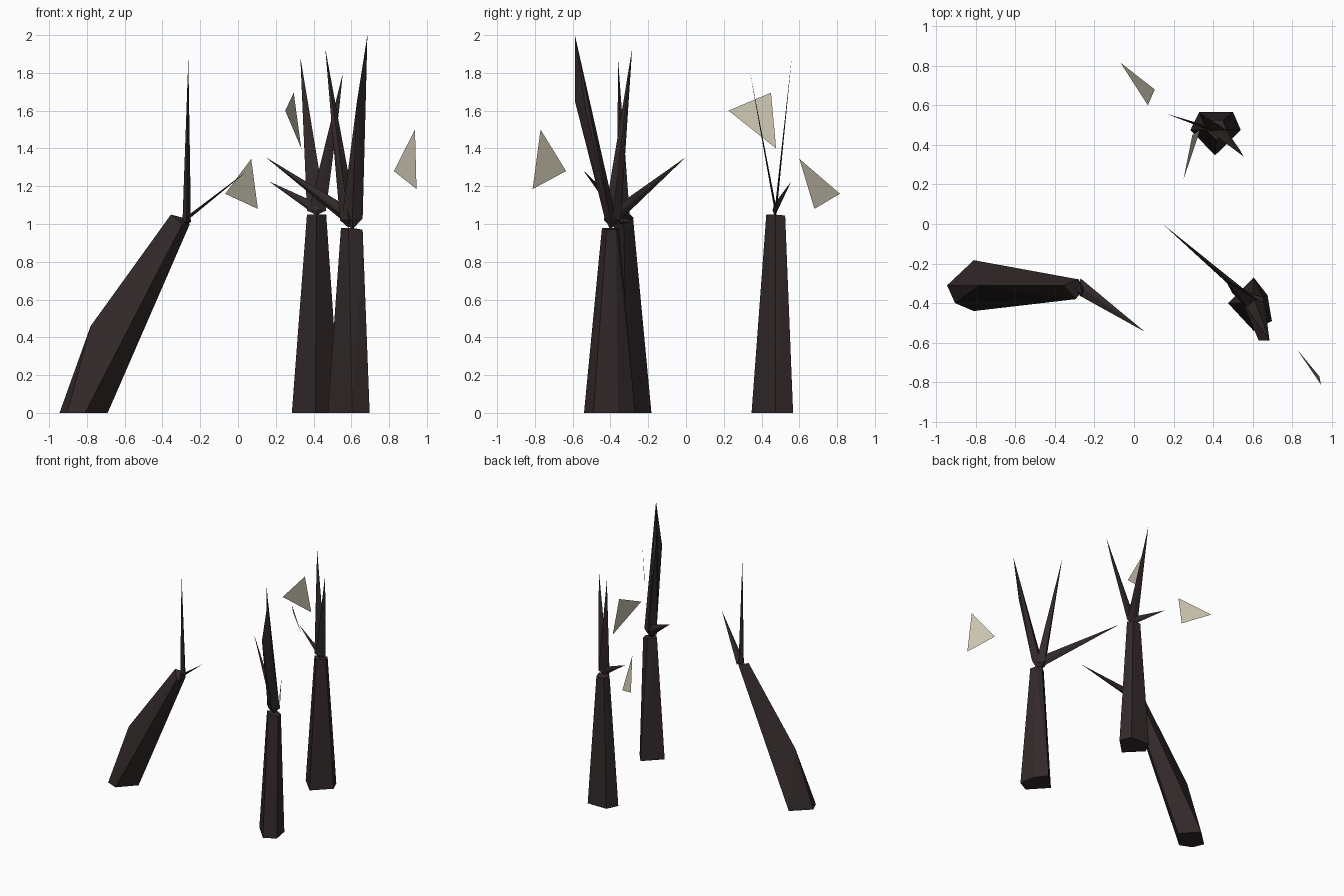
import bpy, bmesh
from mathutils import Vector


def material(name, rgb):
    m = bpy.data.materials.new(name)
    m.diffuse_color = (*rgb, 1)
    return m


BARK = material("dark_bark", (0.032, 0.022, 0.023))
LEAF = material("pale_leaf", (0.58, 0.54, 0.42))


def finish(name, bm, mat):
    mesh = bpy.data.meshes.new(name)
    bm.to_mesh(mesh)
    bm.free()
    mesh.materials.append(mat)
    obj = bpy.data.objects.new(name, mesh)
    bpy.context.collection.objects.link(obj)


def hull(name, points):
    """Faceted solid wrapped around a few points."""
    bm = bmesh.new()
    for p in points:
        bm.verts.new(p)
    bmesh.ops.convex_hull(bm, input=bm.verts[:])
    loose = [v for v in bm.verts if not v.link_faces]
    bmesh.ops.delete(bm, geom=loose, context='VERTS')
    bmesh.ops.recalc_face_normals(bm, faces=bm.faces[:])
    finish(name, bm, BARK)


def trunk(name, base, top, extra=()):
    hull(name, [(x, y, 0) for x, y in base] + list(top) + list(extra))


def branch(name, root, half, tip, mids=()):
    """Pointed branch: a diamond root of the given half sizes, drawn to a tip."""
    root = Vector(root)
    pts = [Vector(tip)] + [Vector(m) for m in mids]
    for i in range(3):
        d = Vector((0, 0, 0))
        d[i] = half[i]
        pts += [root + d, root - d]
    hull(name, pts)


def leaf(name, corners):
    bm = bmesh.new()
    bm.faces.new([bm.verts.new(c) for c in corners])
    finish(name, bm, LEAF)


# Leaning trunk on the left, with a bulge low on its outer side
trunk("leaning_trunk",
      [(-0.945, -0.31), (-0.905, -0.40), (-0.81, -0.44), (-0.69, -0.31), (-0.81, -0.183)],
      [(-0.355, -0.31, 1.05), (-0.28, -0.28, 1.03), (-0.255, -0.33, 1.0), (-0.295, -0.38, 1.0)],
      [(-0.78, -0.31, 0.46)])
branch("leaning_upright_branch", (-0.272, -0.33, 1.01), (0.022, 0.035, 0.01), (-0.263, -0.36, 1.875),
       [(-0.285, -0.34, 1.27), (-0.253, -0.34, 1.27)])
branch("leaning_side_branch", (-0.27, -0.32, 1.03), (0.012, 0.045, 0.012), (0.055, -0.545, 1.285))

# Front right trunk
trunk("front_trunk",
      [(0.475, -0.40), (0.605, -0.27), (0.675, -0.36), (0.697, -0.49), (0.605, -0.54)],
      [(0.545, -0.40, 0.98), (0.60, -0.355, 0.98), (0.65, -0.37, 0.97),
       (0.66, -0.42, 0.97), (0.585, -0.445, 0.98)])
branch("front_tall_branch", (0.605, -0.40, 1.03), (0.055, 0.03, 0.06), (0.685, -0.588, 2.0),
       [(0.63, -0.588, 1.65), (0.675, -0.53, 1.6)])
branch("front_inner_branch", (0.585, -0.39, 1.02), (0.045, 0.045, 0.04), (0.462, -0.285, 1.93),
       [(0.535, -0.325, 1.5), (0.498, -0.35, 1.5)])
branch("front_side_branch", (0.60, -0.39, 1.03), (0.03, 0.025, 0.05), (0.145, 0.0, 1.355))

# Rear trunk
trunk("rear_trunk",
      [(0.285, 0.475), (0.33, 0.567), (0.50, 0.567), (0.54, 0.475), (0.41, 0.347)],
      [(0.365, 0.475, 1.05), (0.38, 0.525, 1.045), (0.45, 0.525, 1.045),
       (0.467, 0.475, 1.05), (0.415, 0.425, 1.05)])
branch("rear_left_branch", (0.415, 0.475, 1.07), (0.05, 0.006, 0.02), (0.33, 0.56, 1.885),
       [(0.43, 0.50, 1.28)])
branch("rear_right_branch", (0.42, 0.475, 1.07), (0.045, 0.006, 0.02), (0.555, 0.34, 1.80),
       [(0.535, 0.375, 1.6)])
branch("rear_side_branch", (0.42, 0.47, 1.075), (0.03, 0.012, 0.035), (0.165, 0.557, 1.225))

# Loose leaves, single flat triangles
leaf("rear_leaf", [(0.25, 0.225, 1.6), (0.295, 0.45, 1.695), (0.335, 0.477, 1.4)])
leaf("far_leaf", [(-0.068, 0.815, 1.16), (0.07, 0.6, 1.345), (0.105, 0.68, 1.08)])
leaf("front_leaf", [(0.825, -0.635, 1.28), (0.937, -0.77, 1.5), (0.945, -0.812, 1.185)])
